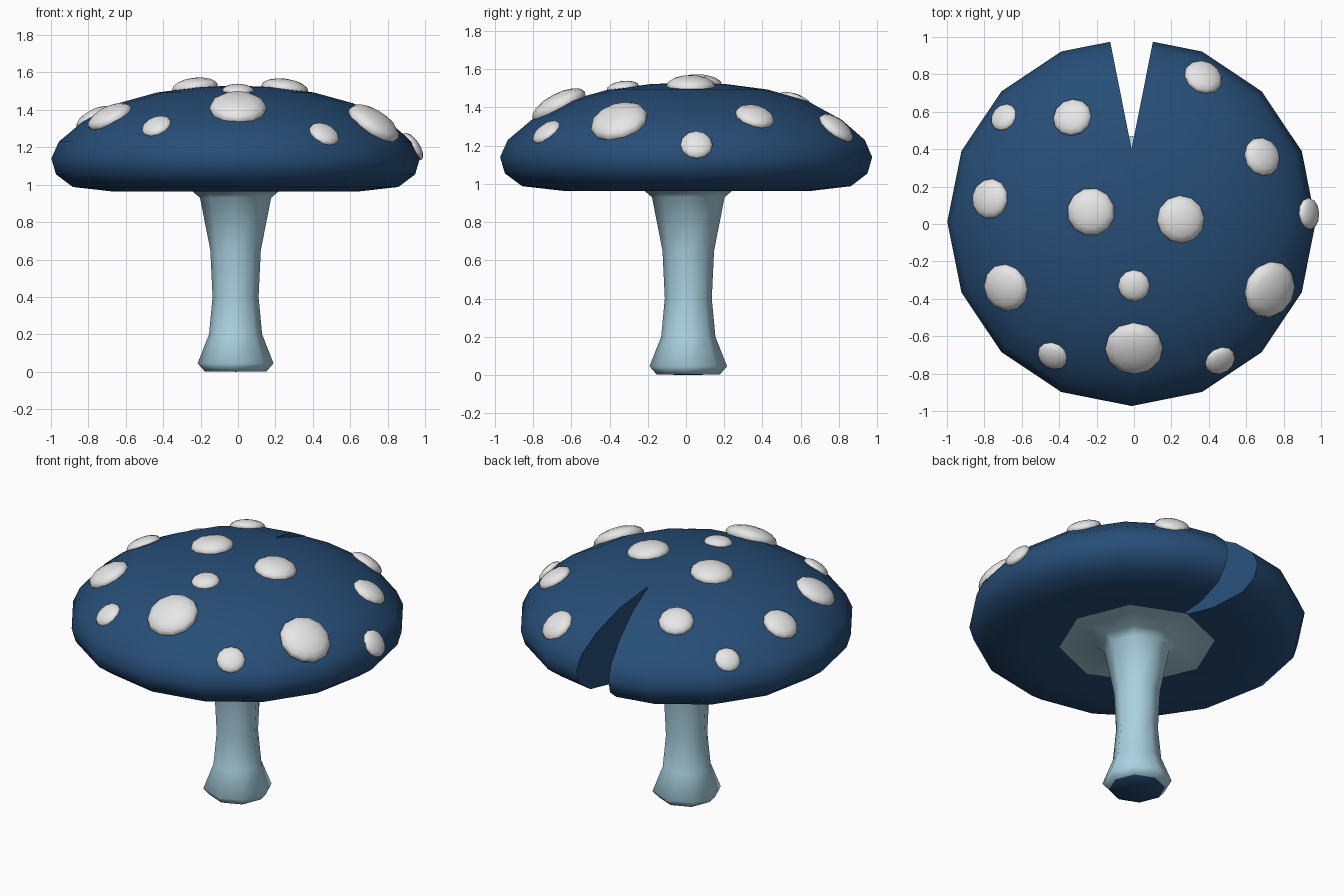
import bpy, bmesh, math
from mathutils import Vector, Matrix

if "Cube" in bpy.data.objects:
    bpy.data.objects.remove(bpy.data.objects["Cube"])

CX, CY = -0.013, 0.012   # mushroom axis


def material(name, rgb):
    m = bpy.data.materials.new(name)
    m.diffuse_color = (*rgb, 1)
    m.use_nodes = True
    m.node_tree.nodes["Principled BSDF"].inputs["Base Color"].default_value = m.diffuse_color
    return m


blue = material("deep blue", (0.02, 0.075, 0.185))
pale = material("pale teal", (0.40, 0.64, 0.75))
white = material("off white", (0.80, 0.80, 0.80))


def add_object(name, bm, mats, angle=None):
    bmesh.ops.recalc_face_normals(bm, faces=bm.faces)
    me = bpy.data.meshes.new(name)
    bm.to_mesh(me)
    bm.free()
    ob = bpy.data.objects.new(name, me)
    bpy.context.collection.objects.link(ob)
    for m in mats:
        me.materials.append(m)
    if angle:
        smooth(ob, angle)
    return ob


def select(ob):
    bpy.ops.object.select_all(action='DESELECT')
    ob.select_set(True)
    bpy.context.view_layer.objects.active = ob


def smooth(ob, angle):
    select(ob)
    bpy.ops.object.shade_smooth_by_angle(angle=math.radians(angle))


def lathe(profile, sides):
    """Closed turned solid from (radius, height) points."""
    bm = bmesh.new()
    rings = []
    for r, z in profile:
        n = 1 if r == 0 else sides
        rings.append([bm.verts.new((CX + r * math.cos(math.tau * i / sides),
                                    CY + r * math.sin(math.tau * i / sides), z))
                      for i in range(n)])
    for a, b in zip(rings, rings[1:]):
        for i in range(sides):
            j = (i + 1) % sides
            quad = [a[i % len(a)], a[j % len(a)], b[j % len(b)], b[i % len(b)]]
            bm.faces.new(list(dict.fromkeys(quad)))
    return bm


# Cap: 16-sided dome with rounded rim
cap_profile = [(0, 1.53), (0.2, 1.522), (0.42, 1.493), (0.63, 1.435),
               (0.82, 1.335), (0.945, 1.23), (0.985, 1.14), (0.96, 1.055),
               (0.87, 0.988), (0.65, 0.963), (0.46, 0.985), (0, 1.0)]
cap = add_object("cap", lathe(cap_profile, 16), [blue])

# Wedge notch cut through the back of the cap
bm = bmesh.new()
plan = [(0, 0.40), (0.139, 1.1), (-0.139, 1.1)]
low = [bm.verts.new((CX + x, y, 0.8)) for x, y in plan]
high = [bm.verts.new((CX + x, y, 1.7)) for x, y in plan]
bm.faces.new(low)
bm.faces.new(high)
for i in range(3):
    j = (i + 1) % 3
    bm.faces.new((low[i], low[j], high[j], high[i]))
cutter = add_object("notch_cutter", bm, [blue])
cutter.hide_render = True
mod = cap.modifiers.new("notch", 'BOOLEAN')
mod.operation = 'DIFFERENCE'
mod.solver = 'EXACT'
mod.object = cutter
select(cap)
bpy.ops.object.modifier_apply(modifier=mod.name)
bpy.data.objects.remove(cutter)
smooth(cap, 50)

# Stem: 8-sided, flared at foot and under the cap, blue underside
stem_profile = [(0, 0.0), (0.165, 0.002), (0.203, 0.045), (0.142, 0.2),
                (0.123, 0.4), (0.135, 0.65), (0.19, 0.93),
                (0.235, 0.968), (0.46, 0.98), (0, 1.1)]
bm = lathe(stem_profile, 8)
for f in bm.faces:
    if f.calc_center_median().z < 0.01:
        f.material_index = 1
add_object("stem", bm, [pale, blue], 60)

# Spots: flattened domes set on the cap surface (x, y, radius)
spots = [(-0.695, 0.57, 0.078), (-0.33, 0.57, 0.105), (0.37, 0.785, 0.105),
         (0.685, 0.36, 0.105), (0.935, 0.055, 0.085), (0.725, -0.35, 0.155),
         (0.25, 0.025, 0.128), (-0.23, 0.065, 0.128), (0, -0.33, 0.085),
         (0, -0.665, 0.155), (0.46, -0.73, 0.085), (-0.435, -0.705, 0.083),
         (-0.685, -0.34, 0.128), (-0.77, 0.135, 0.108)]


def on_cap(x, y):
    """Surface point and normal of the cap above (x, y)."""
    d = Vector((x - CX, y - CY, 0))
    r = d.length
    seg = math.tau / 16
    off = (math.atan2(d.y, d.x) % seg) - seg / 2
    ring = r * math.cos(off) / math.cos(seg / 2)   # radius allowing for facets

    def height(q):
        for (r0, z0), (r1, z1) in zip(cap_profile[:6], cap_profile[1:7]):
            if q <= r1:
                return z0 + (z1 - z0) * (q - r0) / (r1 - r0)
        return cap_profile[6][1]
    slope = (height(ring + 0.05) - height(max(ring - 0.05, 0))) / 0.1
    if ring > 0.9:
        slope = -1.5
    n = d.normalized() * -slope + Vector((0, 0, 1))
    return Vector((x, y, height(ring))), n.normalized()


for k, (x, y, r) in enumerate(spots):
    p, n = on_cap(x, y)
    bm = bmesh.new()
    mat = (Matrix.Translation(p) @ n.to_track_quat('Z', 'Y').to_matrix().to_4x4()
           @ Matrix.Diagonal((r, r, r * 0.42, 1)))
    bmesh.ops.create_uvsphere(bm, u_segments=12, v_segments=8, radius=1, matrix=mat)
    add_object(f"spot_{k + 1}", bm, [white], 70)
